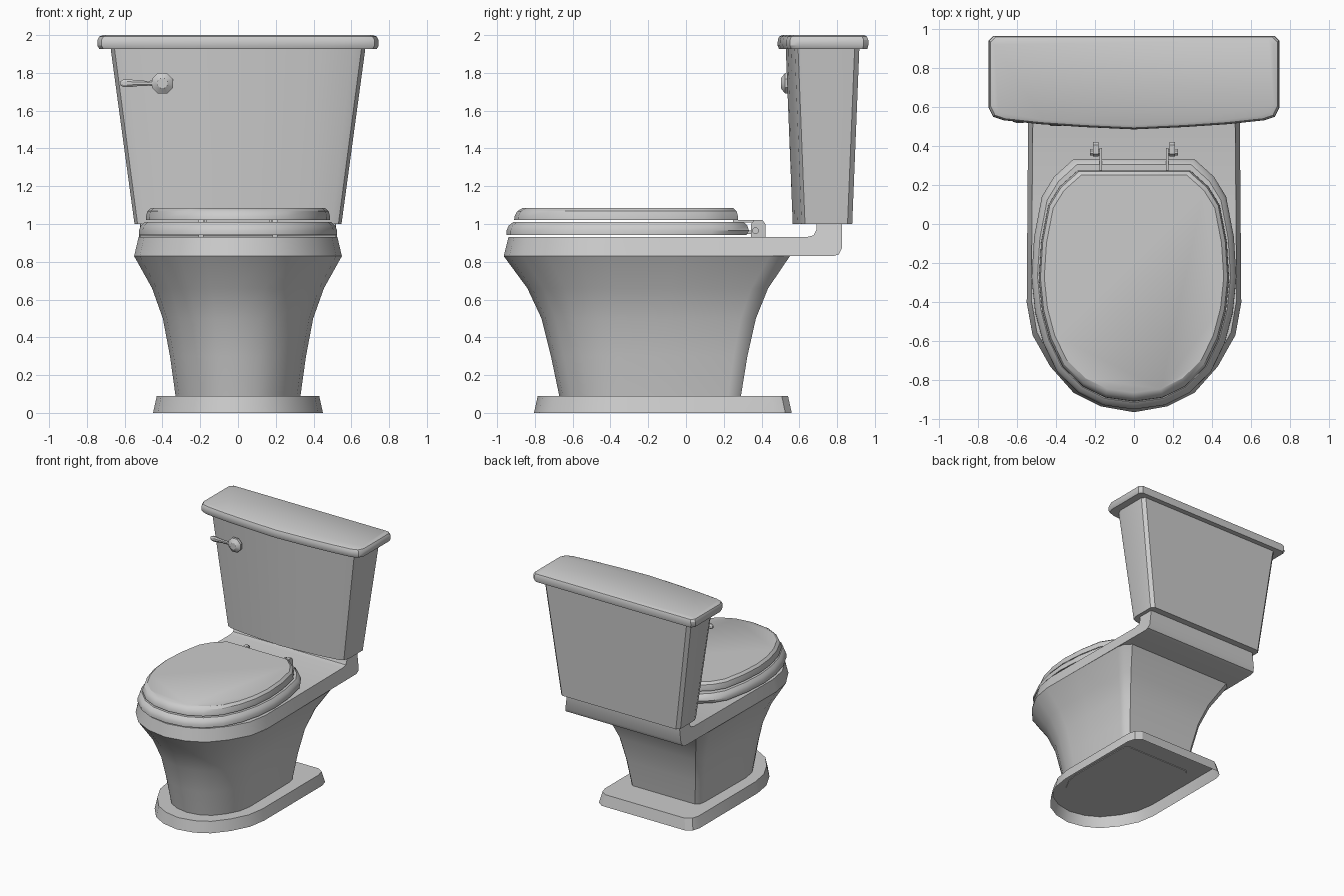
import bpy, bmesh, math

if "Cube" in bpy.data.objects:
    bpy.data.objects.remove(bpy.data.objects["Cube"])


def finish(bm, name, angle=32):
    bmesh.ops.remove_doubles(bm, verts=bm.verts, dist=0.0005)
    bmesh.ops.recalc_face_normals(bm, faces=bm.faces)
    me = bpy.data.meshes.new(name)
    bm.to_mesh(me)
    bm.free()
    ob = bpy.data.objects.new(name, me)
    bpy.context.collection.objects.link(ob)
    bpy.ops.object.select_all(action='DESELECT')
    ob.select_set(True)
    bpy.context.view_layer.objects.active = ob
    bpy.ops.object.shade_smooth_by_angle(angle=math.radians(angle))
    return ob


def loft(name, rings, bottom=True, top=True, closed=False):
    bm = bmesh.new()
    vs = [[bm.verts.new(p) for p in r] for r in rings]
    n = len(vs[0])
    pairs = list(zip(vs, vs[1:])) + ([(vs[-1], vs[0])] if closed else [])
    for a, b in pairs:
        for i in range(n):
            j = (i + 1) % n
            bm.faces.new((a[i], a[j], b[j], b[i]))
    if bottom and not closed:
        bm.faces.new(vs[0])
    if top and not closed:
        bm.faces.new(vs[-1])
    return finish(bm, name)


def mirrored(half, z):
    # full ring from a right-hand half outline starting on the centre line
    return [(x, y, z) for x, y in half] + [(-x, y, z) for x, y in reversed(half[1:])]


def level(shape, hx, yf, yb, z):
    return mirrored([(u * hx, yf + v * (yb - yf)) for u, v in shape], z)


FOOT = [(0, 0), (.31, .02), (.56, .066), (.78, .155), (.945, .26), (1, .37),
        (.995, .6), (.98, .93), (.955, .97), (.87, 1)]
PLINTH = FOOT[:6] + [(1, .6), (1, .93), (.96, .975), (.85, 1)]
SEAT = [(0, 0), (.3, .017), (.54, .066), (.75, .15), (.885, .265), (.965, .39),
        (1, .53), (.975, .69), (.9, .85), (.78, .93), (.59, 1)]

# plinth, open underneath
loft("plinth", [level(PLINTH, .45, -.805, .56, 0), level(PLINTH, .43, -.785, .54, .09)], bottom=False)

# flared pedestal
loft("pedestal", [level(FOOT, *p) for p in [
    (.33, -.67, .29, .085), (.36, -.715, .325, .3), (.398, -.765, .37, .5),
    (.455, -.84, .435, .66), (.55, -.965, .55, .83)]], top=False)

# bowl rim running back into the upturned tank shelf
bm = bmesh.new()
rim = [(0, -.965), (.17, -.935), (.31, -.865), (.43, -.73), (.52, -.57), (.55, -.4), (.547, 0)]
low = [bm.verts.new(p) for p in mirrored(rim, .83)]
high = [bm.verts.new((x * .957, y * .974, .93)) for x, y, z in mirrored(rim, .83)]
n, gap = len(low), len(rim) - 1
for i in range(n):
    j = (i + 1) % n
    if i != gap:
        bm.faces.new((low[i], low[j], high[j], high[i]))
bm.faces.new(low)
bm.faces.new(high)
profile = [(0, .83), (.78, .83), (.81, .84), (.825, .87), (.825, 1), (.69, 1),
           (.69, .97), (.675, .94), (.635, .93), (0, .93)]
sides = []
for s in (1, -1):
    sides.append([bm.verts.new((s * (.547 - .024 * min(1, (z - .83) / .1) - .008 * y), y, z))
                  for y, z in profile])
    bm.faces.new(sides[-1])
for i in range(len(profile) - 1):
    bm.faces.new((sides[0][i], sides[0][i + 1], sides[1][i + 1], sides[1][i]))
finish(bm, "rim_and_shelf")

# seat ring
loft("seat", [level(SEAT, *p) for p in [
    (.525, -.95, .32, .942), (.525, -.95, .333, .965), (.515, -.94, .325, .99),
    (.495, -.915, .305, 1.01), (.33, -.7, .1, 1.01), (.33, -.7, .1, .942)]], closed=True)

# closed lid
loft("lid", [level(SEAT, *p) for p in [
    (.488, -.91, .275, 1.02), (.487, -.908, .275, 1.04),
    (.48, -.893, .268, 1.068), (.46, -.865, .25, 1.085)]])


# tank and its cover share a bowed-front outline
def tank_level(hx, yf, yb, z):
    half = [(0, yf), (.35 * hx, yf + .012), (.65 * hx, yf + .027), (.9 * hx, yf + .047),
            (.97 * hx, yf + .065), (hx, yf + .11), (hx, yb - .025), (hx - .025, yb)]
    return mirrored(half, z)


loft("tank", [tank_level(.548, .565, .88, 1.0), tank_level(.675, .528, .918, 1.935)])
loft("tank_cover", [tank_level(*p) for p in [
    (.735, .492, .96, 1.927), (.745, .485, .965, 1.945), (.744, .486, .965, 1.975),
    (.735, .493, .958, 1.992), (.715, .508, .945, 2.0)]])


# flush handle: knob and lever
def circle(n, f):
    return [f(math.cos(a), math.sin(a)) for a in (2 * math.pi * (i + .5) / n for i in range(n))]


loft("flush_knob", [circle(8, lambda c, s: (-.4 + r * c, y, 1.745 + r * s))
                    for y, r in [(.575, .035), (.545, .06), (.525, .06), (.502, .028)]])
loft("flush_lever", [circle(8, lambda c, s: (x, .533 + .7 * r * c, 1.745 + r * s))
                     for x, r in [(-.39, .022), (-.47, .014), (-.52, .015), (-.57, .022),
                                  (-.605, .022), (-.622, .012)]])


# seat hinges
def box(name, x0, x1, y0, y1, z0, z1):
    loft(name, [[(x0, y0, z), (x1, y0, z), (x1, y1, z), (x0, y1, z)] for z in (z0, z1)])


for side, s in (("right", 1), ("left", -1)):
    post = [(.345, .93), (.42, .93), (.42, 1.0), (.405, 1.02), (.36, 1.02), (.345, 1.0)]
    loft(side + "_hinge_post", [[(x * s, y, z) for y, z in post] for x in (.183, .21)])
    loft(side + "_hinge_pin", [circle(8, lambda c, t: (x * s, .368 + .018 * c, .965 + .018 * t))
                               for x in (.165, .226)])
    box(side + "_hinge_lid_arm", .164 * s, .178 * s, .25, .39, 1.008, 1.022)
    box(side + "_hinge_seat_arm", .164 * s, .178 * s, .29, .385, .948, .965)
